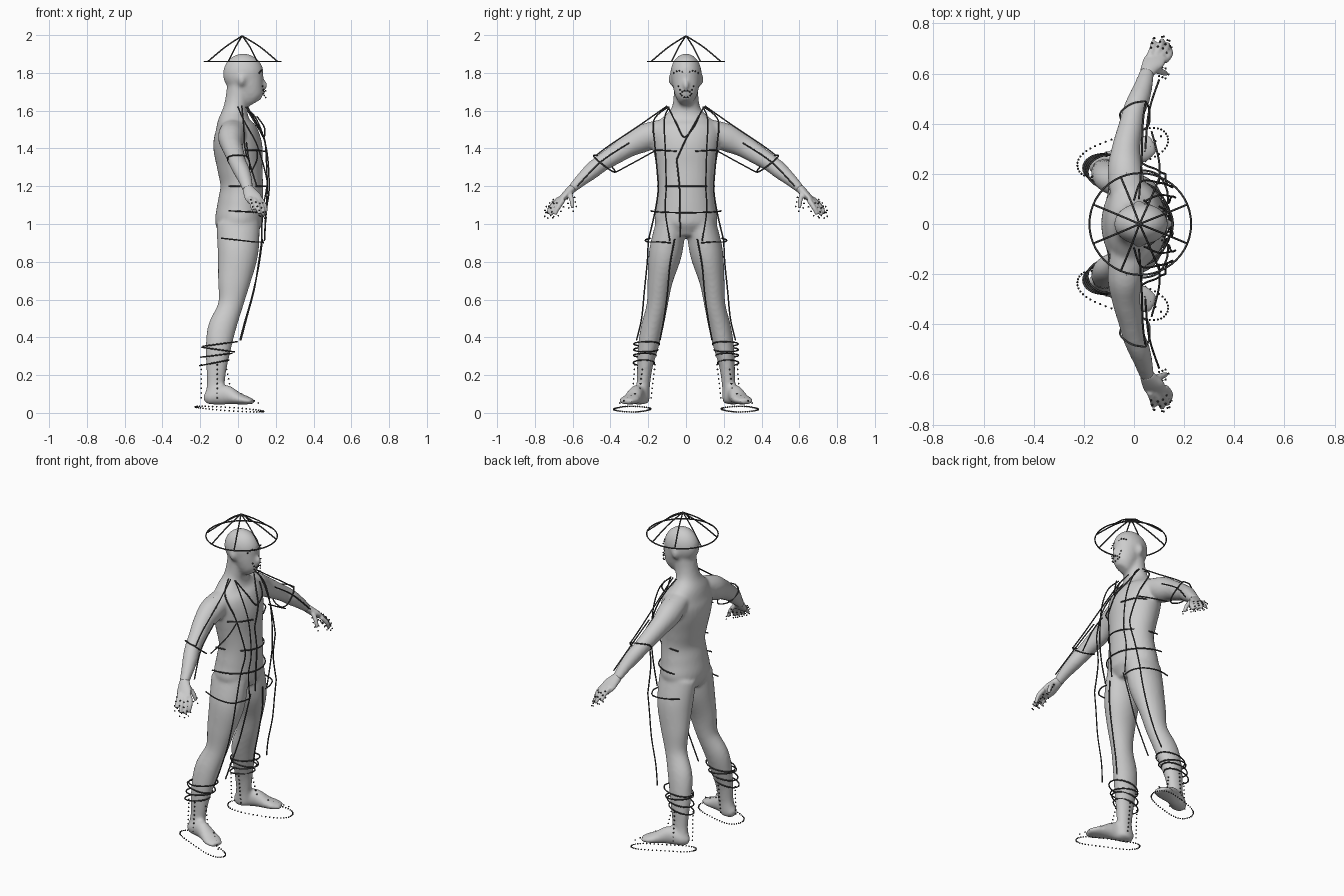
import bpy, bmesh
from math import sin, cos, pi, radians
from mathutils import Vector, Matrix

ink = bpy.data.materials.new("ink")
ink.diffuse_color = (0.06, 0.06, 0.06, 1)


def spline(pts, n=5):
    """Catmull-Rom samples through points of any dimension."""
    out = []
    for i in range(len(pts) - 1):
        p = [pts[max(i - 1, 0)], pts[i], pts[i + 1], pts[min(i + 2, len(pts) - 1)]]
        for k in range(n):
            t = k / n
            out.append([0.5 * (2 * b + (c - a) * t + (2 * a - 5 * b + 4 * c - d) * t * t
                               + (3 * b - a - 3 * c + d) * t ** 3) for a, b, c, d in zip(*p)])
    return out + [list(pts[-1])]


def loft(bm, secs, ref=(1, 0, 0), n=24, s=1):
    """Closed tube; each section is x, y, z, half size along ref, half size across."""
    secs = spline([(x, y * s, z, a, b) for x, y, z, a, b in secs])
    rings = []
    for i, (x, y, z, a, b) in enumerate(secs):
        t = (Vector(secs[min(i + 1, len(secs) - 1)][:3]) - Vector(secs[max(i - 1, 0)][:3])).normalized()
        u = Vector(ref)
        u = (u - t * u.dot(t)).normalized()
        v = t.cross(u)
        rings.append([bm.verts.new(Vector((x, y, z)) + u * a * cos(2 * pi * k / n) + v * b * sin(2 * pi * k / n))
                      for k in range(n)])
    for r, q in zip(rings, rings[1:]):
        for k in range(n):
            bm.faces.new((r[k], r[(k + 1) % n], q[(k + 1) % n], q[k]))
    bm.faces.new(rings[0][::-1])
    bm.faces.new(rings[-1])


def ball(bm, c, r):
    bmesh.ops.create_uvsphere(bm, u_segments=24, v_segments=16, radius=1,
                              matrix=Matrix.Translation(c) @ Matrix.Diagonal((*r, 1)))


def skin(name, bm, voxel, smooth):
    """Fuse overlapping volumes into one smooth surface."""
    bmesh.ops.recalc_face_normals(bm, faces=bm.faces)
    me = bpy.data.meshes.new(name)
    bm.to_mesh(me)
    ob = bpy.data.objects.new(name, me)
    bpy.context.collection.objects.link(ob)
    m = ob.modifiers.new("fuse", 'REMESH')
    m.mode, m.voxel_size, m.use_smooth_shade = 'VOXEL', voxel, True
    m = ob.modifiers.new("soften", 'SMOOTH')
    m.factor, m.iterations = 0.5, smooth


def wire(name, lines, mirror=True, closed=False, r=0.004):
    """Thin tubes along smooth paths, optionally on both sides."""
    cu = bpy.data.curves.new(name, 'CURVE')
    cu.dimensions, cu.bevel_depth, cu.bevel_resolution = '3D', r, 1
    for pts in lines:
        for s in ((1, -1) if mirror else (1,)):
            q = [tuple(p) for p in pts] if closed else spline(pts, 6)
            sp = cu.splines.new('POLY')
            sp.points.add(len(q) - 1)
            for a, (x, y, z) in zip(sp.points, q):
                a.co = (x, y * s, z, 1)
            sp.use_cyclic_u = closed
    ob = bpy.data.objects.new(name, cu)
    cu.materials.append(ink)
    bpy.context.collection.objects.link(ob)


def dots(name, pts):
    bm = bmesh.new()
    for x, y, z in pts:
        for s in (1, -1):
            bmesh.ops.create_icosphere(bm, subdivisions=1, radius=0.005, matrix=Matrix.Translation((x, y * s, z)))
    me = bpy.data.meshes.new(name)
    bm.to_mesh(me)
    me.materials.append(ink)
    bpy.context.collection.objects.link(bpy.data.objects.new(name, me))


def ring(cx, cy, z, a, b, n=40, tilt=0.0, start=0, sweep=2 * pi):
    return [(cx + a * cos(start + sweep * k / n), cy + b * sin(start + sweep * k / n),
             z + tilt * cos(start + sweep * k / n)) for k in range(n)]


# Body: torso, head, arms, legs and feet
body = bmesh.new()
loft(body, [(.01, 0, .93, .085, .07), (.005, 0, 1.0, .125, .162), (.013, 0, 1.1, .122, .155),
            (.02, 0, 1.2, .113, .146), (.01, 0, 1.3, .12, .157), (0, 0, 1.4, .13, .175),
            (-.01, 0, 1.48, .118, .185), (-.02, 0, 1.54, .09, .15), (-.015, 0, 1.6, .066, .085),
            (-.003, 0, 1.66, .064, .067), (.01, 0, 1.74, .066, .066)], n=32)
ball(body, (.028, 0, 1.795), (.108, .083, .107))
loft(body, [(.09, 0, 1.642, .04, .028), (.078, 0, 1.665, .06, .05), (.065, 0, 1.71, .073, .066),
            (.052, 0, 1.76, .084, .075), (.042, 0, 1.81, .092, .076)])
ball(body, (.138, 0, 1.735), (.018, .015, .028))
for s in (1, -1):
    ball(body, (.02, .08 * s, 1.765), (.02, .012, .032))
    loft(body, [(-.02, .1, 1.51, .07, .05), (-.035, .21, 1.46, .071, .073), (-.032, .3, 1.415, .057, .06),
                (-.015, .38, 1.365, .05, .052), (0, .45, 1.32, .045, .046), (.02, .5, 1.28, .044, .044),
                (.04, .56, 1.228, .036, .033), (.053, .61, 1.18, .029, .023)], s=s)
    loft(body, [(0, .08, 1.0, .115, .08), (0, .108, .85, .108, .088), (-.02, .137, .7, .087, .067),
                (-.04, .153, .57, .066, .056), (-.085, .18, .45, .074, .059), (-.103, .2, .35, .068, .054),
                (-.113, .217, .25, .056, .042), (-.118, .226, .15, .047, .036), (-.125, .232, .08, .052, .04),
                (-.125, .232, .05, .042, .032)], s=s)
    loft(body, [(-.178, .222, .075, .022, .02), (-.14, .235, .082, .039, .041), (-.07, .26, .096, .053, .04),
                (0, .285, .076, .032, .05), (.04, .303, .067, .023, .053), (.08, .318, .06, .013, .036)],
         ref=(0, 0, 1), s=s)
skin("body", body, 0.01, 6)

# Hands: palm, four fingers and thumb
fingers = [((.122, .65, 1.128), (.143, .675, 1.09), (.145, .695, 1.05)),
           ((.106, .665, 1.125), (.127, .695, 1.087), (.135, .72, 1.047)),
           ((.085, .67, 1.128), (.104, .708, 1.095), (.113, .735, 1.055)),
           ((.063, .668, 1.137), (.073, .7, 1.108), (.078, .728, 1.075)),
           ((.085, .615, 1.165), (.115, .605, 1.125), (.128, .6, 1.085))]
for s, side in ((1, "left"), (-1, "right")):
    hand = bmesh.new()
    loft(hand, [(.05, .6, 1.19, .029, .023), (.065, .625, 1.165, .038, .022), (.08, .648, 1.142, .045, .019),
                (.095, .672, 1.118, .04, .013)], s=s)
    for f in fingers:
        loft(hand, [(*p, r, r) for p, r in zip(f, (.014, .0125, .01))], n=12, s=s)
    skin(side + "_hand", hand, 0.006, 3)

# Straw hat frame: rim and ribs
wire("hat_rim", [ring(.025, 0, 1.86, .203, .203, 48)], mirror=False, closed=True)
wire("hat_ribs", [[(.022, 0, 1.996), (.025 + .1 * cos(a), .1 * sin(a), 1.937),
                   (.025 + .2 * cos(a), .2 * sin(a), 1.86)]
                  for a in (radians(22.5 + 45 * k) for k in range(8))], mirror=False)

# Jacket: front lines, collar, belt and hem
wire("jacket_sides", [[(.0, .095, 1.62), (.03, .17, 1.55), (.1, .165, 1.42), (.15, .15, 1.25), (.15, .147, 1.18),
                       (.13, .163, 1.07), (.125, .2, .91)],
                      [(.04, .09, 1.62), (.1, .115, 1.55), (.15, .11, 1.4), (.165, .105, 1.2),
                       (.15, .11, 1.07), (.14, .085, .91)]])
wire("jacket_collar", [[(.04, .095, 1.62), (.1, .04, 1.52), (.14, .0, 1.45), (.15, -.05, 1.34)],
                       [(.05, -.095, 1.62), (.1, -.05, 1.53), (.135, -.01, 1.46), (.14, .04, 1.51), (.1, .07, 1.57)],
                       [(.15, -.05, 1.34), (.155, -.035, 1.2), (.148, -.033, 1.07), (.14, -.03, .93)]],
     mirror=False)
wire("jacket_bands", [ring(-.05, 0, z, a, b, 24, t, -pi / 2, pi * 24 / 23)
                      for z, a, b, t in ((1.2, .205, .15, 0), (1.07, .2, .185, -.01))], mirror=False)
wire("chest_seams", [[(.04, .165, 1.39), (.1, .13, 1.39), (.14, .05, 1.385)]])
wire("hip_seams", [[(-.09, .19, .925), (0, .215, .915), (.09, .2, .905), (.13, .14, .905), (.135, .08, .9)]])

# Sleeves: outlines and cuffs
wire("sleeves", [[(.02, .1, 1.625), (.03, .25, 1.52), (.035, .4, 1.42), (.045, .48, 1.36)],
                 [(.1, .16, 1.39), (.1, .25, 1.34), (.07, .37, 1.275)],
                 [(-.03, .2, 1.535), (-.03, .35, 1.44), (0, .48, 1.34), (.04, .57, 1.24)],
                 [(.045, .3, 1.43), (.06, .45, 1.33), (.1, .575, 1.2)]])
wire("cuffs", [[(.045, .49, 1.36), (.06, .46, 1.33), (.06, .4, 1.285), (.03, .375, 1.275), (-.03, .39, 1.3),
                (-.055, .44, 1.35), (-.01, .48, 1.365), (.045, .49, 1.36)]])

# Trousers and ankle wraps
wire("trouser_lines", [[(.125, .2, .91), (.11, .205, .8), (.085, .22, .65), (.045, .235, .5), (.015, .262, .385)],
                       [(.13, .06, .92), (.11, .085, .78), (.075, .1, .62), (.035, .12, .48), (.01, .138, .385)]])
wire("ankle_wraps", [ring(-.095 - .01 * i, .208 + .005 * i, z, .09 - .004 * i, .068 - .004 * i, 32, t)
                     for i, (z, t) in enumerate(((.365, .012), (.335, -.012), (.305, .01), (.265, .015)))],
     closed=True)

# Dotted sandals, ankle ties, hand outlines and face marks
u, v = Vector((.94, .34, 0)), Vector((-.34, .94, 0))
sole = []
for k in range(48):
    a = 2 * pi * k / 48
    sole.append(Vector((-.045, .285, .02)) + u * .19 * cos(a) + v * (.078 + .014 * cos(2 * a)) * sin(a)
                + Vector((0, 0, .015 * sin(a - .8))))
dots("sandal_dots", sole)
dots("ankle_dots", [(x + dx * k, y + dy * k, .08 + .025 * k) for k in range(8)
                    for x, y, dx, dy in ((-.195, .215, .0, -.001), (-.03, .25, -.005, -.003),
                                         (-.11, .285, 0, -.002), (-.11, .185, 0, -.003))]
     + [(.02 + .022 * k, .27 + .02 * k, .1 - .012 * k) for k in range(5)])
marks = []
for f in fingers:
    p, q = Vector(f[0]), Vector(f[2])
    d = (q - p).normalized()
    side = d.cross(Vector((1, 0, 0))).normalized() * .02
    marks += [p.lerp(q, t) + side * e for t in (.35, .65, .95) for e in (1, -1)] + [q + d * .02]
dots("hand_dots", marks)
dots("face_dots", [(.135 - .35 * y, y, z) for y, z in ((.02, 1.805), (.035, 1.812), (.05, 1.808), (.065, 1.8))]
     + [(.15 - .5 * y, y, z) for y, z in ((.008, 1.705), (.02, 1.7), (.032, 1.71), (.04, 1.73),
                                          (.008, 1.67), (.022, 1.68), (.03, 1.69))])
